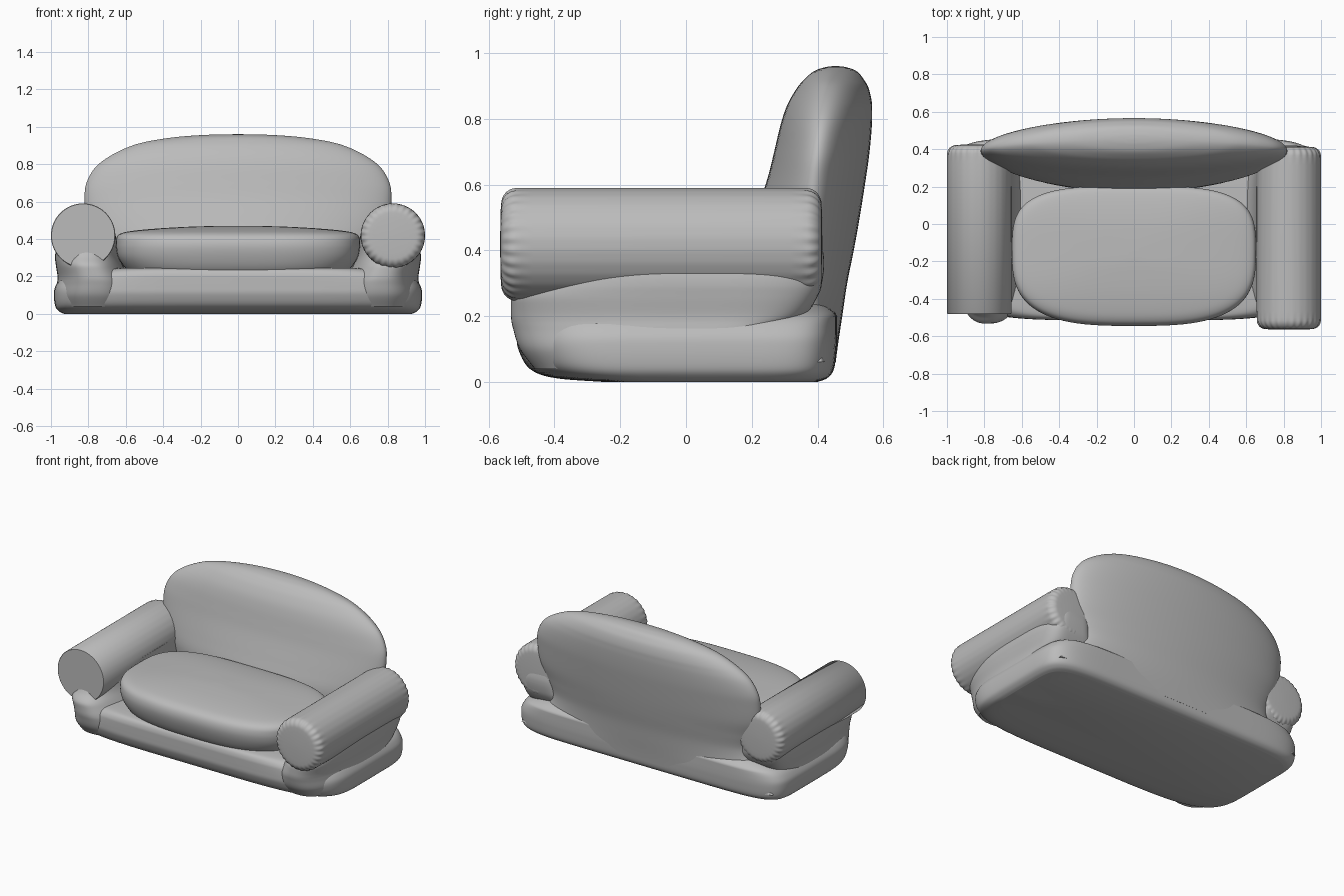
import bpy, math

if "Cube" in bpy.data.objects:
    bpy.data.objects.remove(bpy.data.objects["Cube"])

SEG = 96
grey = bpy.data.materials.new("grey_fabric")
grey.diffuse_color = (0.5, 0.5, 0.5, 1)
grey.use_nodes = True
grey.node_tree.nodes["Principled BSDF"].inputs["Base Color"].default_value = grey.diffuse_color


def spline(keys, steps=6):
    """Smoothly interpolate rows of section parameters."""
    rows = []
    for i in range(len(keys) - 1):
        p0, p1 = keys[max(i - 1, 0)], keys[i]
        p2, p3 = keys[i + 1], keys[min(i + 2, len(keys) - 1)]
        for s in range(steps):
            t = s / steps
            row = []
            for a, b, c, d in zip(p0, p1, p2, p3):
                v = b + 0.5 * t * (c - a + t * (2*a - 5*b + 4*c - d + t * (3*(b - c) + d - a)))
                row.append(min(max(v, min(b, c)), max(b, c)))
            rows.append(row)
    rows.append(keys[-1])
    return rows


def loft(name, rings):
    """Skin closed rings of equal length and cap both ends."""
    n = len(rings[0])
    verts = [p for r in rings for p in r]
    faces = [(i*n + j, i*n + (j + 1) % n, (i + 1)*n + (j + 1) % n, (i + 1)*n + j)
             for i in range(len(rings) - 1) for j in range(n)]
    faces.append(tuple(reversed(range(n))))
    faces.append(tuple(range((len(rings) - 1) * n, len(rings) * n)))
    mesh = bpy.data.meshes.new(name)
    mesh.from_pydata(verts, [], faces)
    mesh.materials.append(grey)
    ob = bpy.data.objects.new(name, mesh)
    bpy.context.collection.objects.link(ob)
    bpy.ops.object.select_all(action='DESELECT')
    ob.select_set(True)
    bpy.context.view_layer.objects.active = ob
    bpy.ops.object.shade_smooth_by_angle(angle=math.radians(45))
    return ob


def section(z, x0, x1, y0, ym, y1, nf, nb):
    """Rounded outline, widest at ym, with its own front and back squareness."""
    cx, hx, pts = (x0 + x1) / 2, (x1 - x0) / 2, []
    for j in range(SEG):
        a = 2 * math.pi * j / SEG
        c, s = math.cos(a), math.sin(a)
        n = nb if s > 0 else nf
        h = y1 - ym if s > 0 else ym - y0
        pts.append((cx + hx * math.copysign(abs(c) ** (2 / n), c),
                    ym + h * math.copysign(abs(s) ** (2 / n), s), z))
    return pts


# Base: z, half width, front, back
base = [(0, .93, -.25, .40), (.012, .955, -.40, .43), (.04, .977, -.475, .45),
        (.10, .984, -.51, .458), (.15, .975, -.515, .46), (.20, .93, -.515, .46),
        (.235, .82, -.50, .42), (.245, .70, -.46, .38)]
loft("base", [section(z, -w, w, f, 0, b, 5, 8) for z, w, f, b in spline(base)])

# Backrest: z, half width, front, edge, back
back = [(.06, .93, .17, .41, .455), (.12, .86, .17, .40, .463), (.20, .76, .17, .38, .475),
        (.30, .73, .17, .37, .49), (.40, .77, .18, .37, .51), (.50, .81, .21, .38, .528),
        (.62, .82, .248, .39, .547), (.70, .81, .268, .40, .558), (.78, .765, .287, .41, .565),
        (.84, .69, .307, .42, .566), (.89, .59, .335, .43, .556), (.92, .49, .36, .437, .54),
        (.945, .33, .39, .445, .518), (.957, .16, .425, .453, .485), (.96, .02, .45, .455, .46)]
loft("backrest", [section(z, -w, w, f, m, b, 1.95, 1.95) for z, w, f, m, b in spline(back)])

# Seat cushion: z, half width, front, back
seat = [(.18, .54, -.45, .18), (.24, .60, -.505, .195), (.30, .64, -.533, .20),
        (.36, .652, -.545, .203), (.405, .65, -.535, .203), (.43, .625, -.505, .195),
        (.445, .55, -.45, .17), (.458, .40, -.36, .10), (.467, .22, -.25, 0),
        (.47, .03, -.18, -.12)]
loft("seat_cushion", [section(z, -w, w, f, -.15, b, 3, 3.5) for z, w, f, b in spline(seat)])

# Arm supports: z, inner side, outer side, front, back
support = [(.04, .56, .96, -.46, .20), (.10, .55, .975, -.505, .24), (.16, .56, .968, -.525, .29),
           (.20, .58, .965, -.532, .36), (.26, .615, .974, -.53, .40), (.31, .635, .978, -.49, .415),
           (.37, .648, .965, -.46, .42), (.43, .655, .93, -.44, .41)]
for side, label in ((-1, "left"), (1, "right")):
    loft(label + "_arm_support",
         [section(z, a, b, f, 0, k, 2.5, 4.5) if side > 0 else
          section(z, -b, -a, f, 0, k, 2.5, 4.5) for z, a, b, f, k in spline(support)][::1])


# Arm rolls: y, radius, pucker depth
def arm_roll(name, cx, cz, keys):
    rings = []
    for y, r, p in keys:
        ring = []
        for j in range(SEG * 2):
            a = math.pi * j / SEG
            q = r * (1 - p * (0.5 + 0.5 * math.cos(28 * a)))
            ring.append((cx + q * math.cos(a), y, cz - q * math.sin(a)))
        rings.append(ring)
    return loft(name, rings)


def puckered_end(y, direction, r):
    """Rounded end from the tip inwards."""
    rows = [(y, 0.002, 0), (y + direction * .001, r * .55, 0)]
    for i in range(9):
        a = math.pi / 2 * i / 8
        rows.append((y + direction * (.003 + .045 * (1 - math.cos(a))),
                     r - .05 * (1 - math.sin(a)), .03 * math.sin(math.pi * (i + 1) / 11)))
    rows += [(y + direction * .065, r, .008), (y + direction * .10, r, 0)]
    return rows


R = .172
arm_roll("right_arm_roll", .828, .418,
         puckered_end(-.565, 1, R) + puckered_end(.415, -1, R)[::-1])
arm_roll("left_arm_roll", -.828, .418,
         [(-.48, .002, 0), (-.48, R - .003, 0), (-.477, R, 0)] + puckered_end(.425, -1, R)[::-1])
